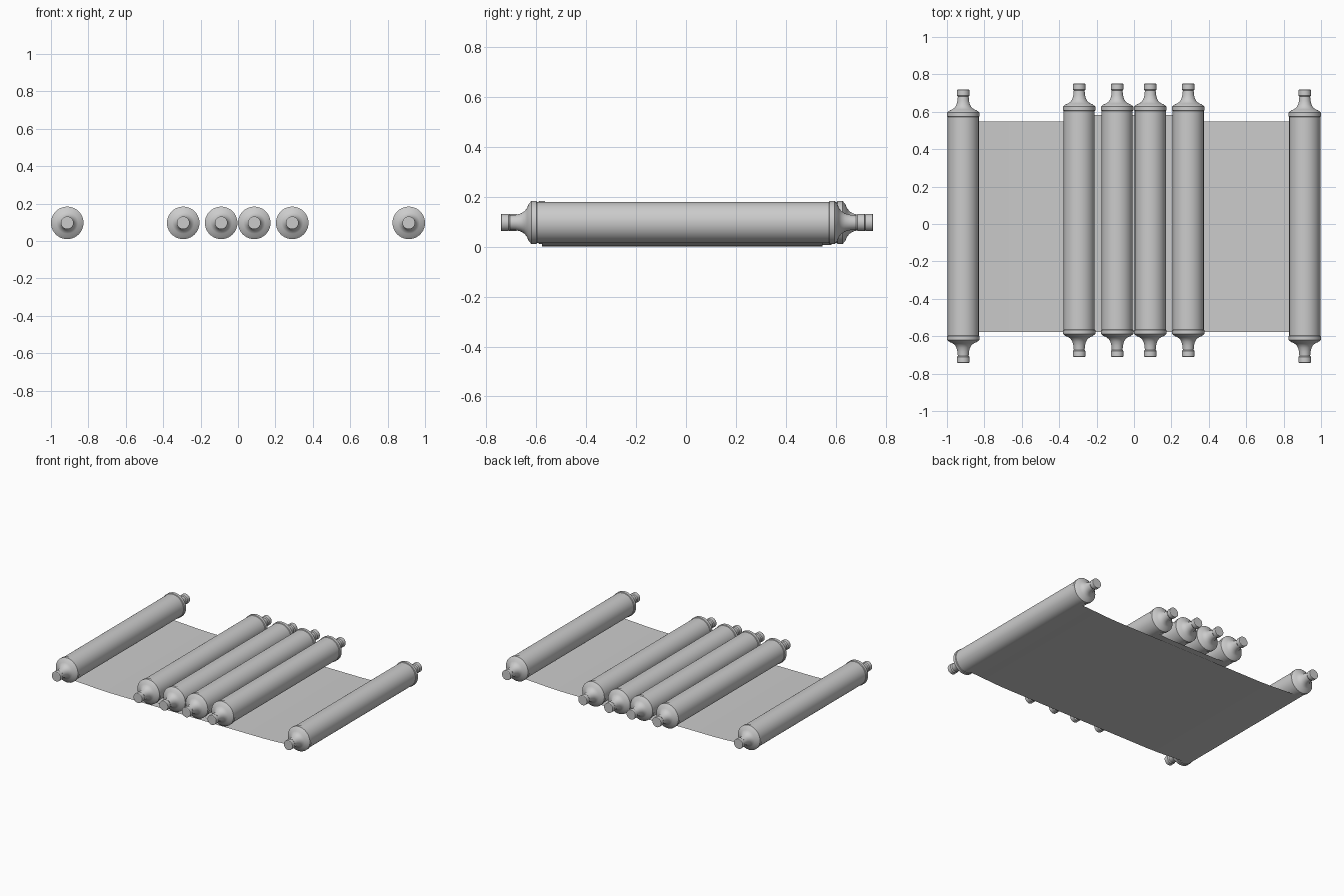
import bpy, math

if "Cube" in bpy.data.objects:
    bpy.data.objects.remove(bpy.data.objects["Cube"], do_unlink=True)

grey = bpy.data.materials.new("plain_grey")
grey.use_nodes = True
colour = (0.6, 0.6, 0.6, 1)
grey.diffuse_color = colour
grey.node_tree.nodes["Principled BSDF"].inputs["Base Color"].default_value = colour

SIDES = 40
HEIGHT = 0.097


def make_object(name, verts, faces, location=(0, 0, 0)):
    mesh = bpy.data.meshes.new(name)
    mesh.from_pydata(verts, [], faces)
    mesh.materials.append(grey)
    obj = bpy.data.objects.new(name, mesh)
    bpy.context.collection.objects.link(obj)
    obj.location = location
    bpy.ops.object.select_all(action="DESELECT")
    obj.select_set(True)
    bpy.context.view_layer.objects.active = obj
    bpy.ops.object.shade_smooth_by_angle(angle=math.radians(35))
    return obj


# Half profile from the handle tip to the rolled body: (distance along y, radius)
half = [(0.73, 0.031), (0.728, 0.034), (0.7, 0.034), (0.693, 0.029),
        (0.67, 0.031), (0.65, 0.036), (0.635, 0.045), (0.625, 0.058),
        (0.619, 0.073), (0.612, 0.081), (0.608, 0.087), (0.588, 0.087),
        (0.585, 0.083)]
profile = half + [(-y, r) for y, r in reversed(half)]


def add_roller(name, x, y):
    verts, faces = [], []
    for py, r in profile:
        for i in range(SIDES):
            a = math.tau * i / SIDES
            verts.append((r * math.cos(a), py, r * math.sin(a)))
    for k in range(len(profile) - 1):
        for i in range(SIDES):
            j = (i + 1) % SIDES
            a, b = k * SIDES, (k + 1) * SIDES
            faces.append((a + j, a + i, b + i, b + j))
    faces.append(tuple(reversed(range(SIDES))))
    faces.append(tuple(range(len(verts) - SIDES, len(verts))))
    make_object(name, verts, faces, (x, y, HEIGHT))


def add_sheet(name, path, y_front, y_back):
    verts = [(x, y, z) for x, z in path for y in (y_front, y_back)]
    faces = [(2 * i, 2 * i + 2, 2 * i + 3, 2 * i + 1) for i in range(len(path) - 1)]
    make_object(name, verts, faces)


# Outer and inner rollers
for x, y, name in [(0.913, -0.012, "left_outer_roller"), (-0.913, -0.012, "right_outer_roller"),
                   (0.29, 0.02, "left_inner_roller"), (-0.293, 0.02, "right_inner_roller"),
                   (0.087, 0.02, "left_middle_roller"), (-0.09, 0.02, "right_middle_roller")]:
    add_roller(name, x, y)

# Long sheet, rising gently towards the outer rollers
bend = [(0.6, 0.0), (0.7, 0.003), (0.8, 0.009), (0.913, 0.014)]
add_sheet("long_sheet", [(-x, z) for x, z in reversed(bend)] + bend, -0.577, 0.547)

# Short sheet under the inner rollers
add_sheet("short_sheet", [(-0.293, 0.014), (-0.2, 0.006), (0.2, 0.006), (0.29, 0.014)], -0.545, 0.584)
